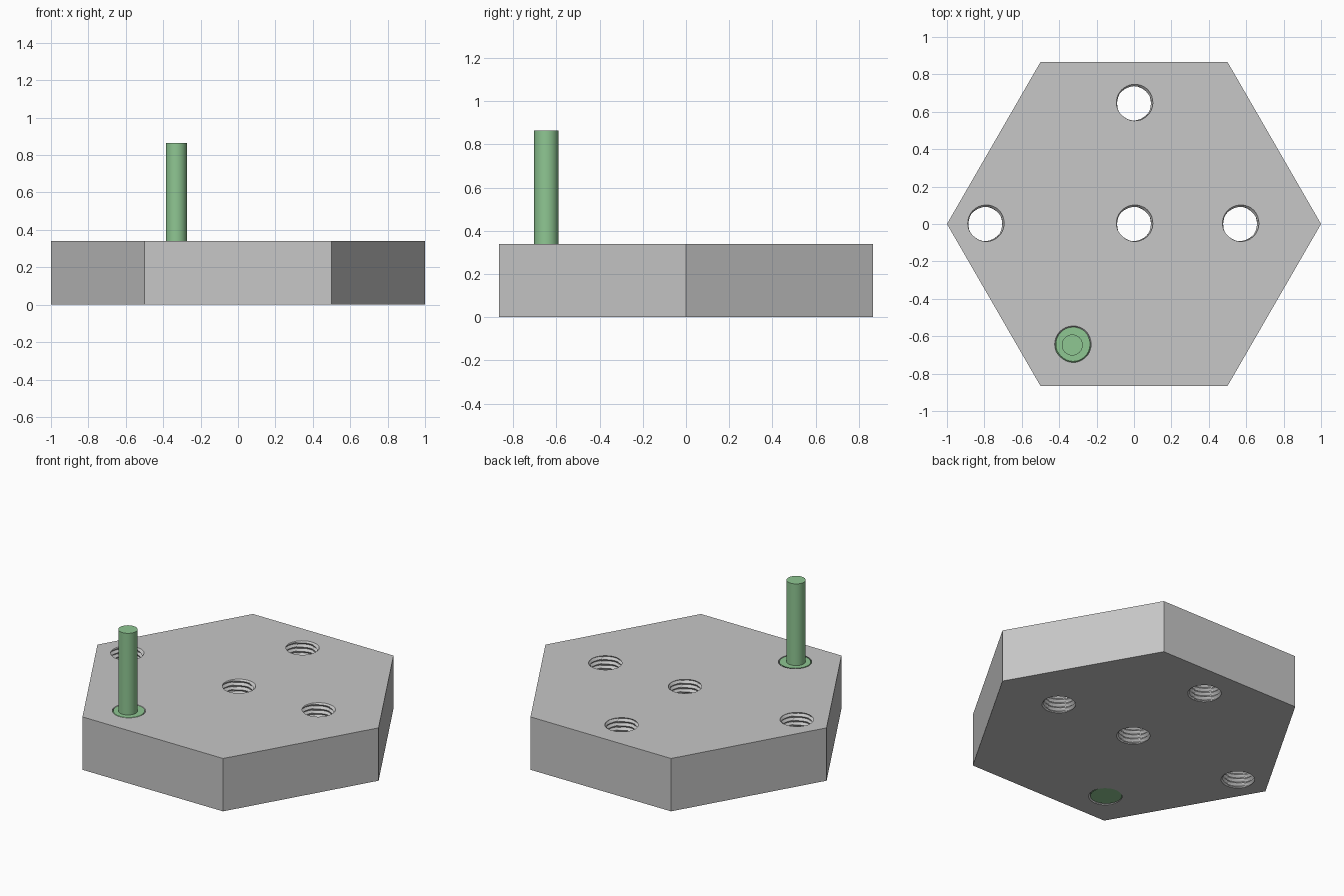
import bpy, bmesh
from math import cos, sin, tau

cube = bpy.data.objects.get("Cube")
if cube:
    bpy.data.objects.remove(cube, do_unlink=True)

HEIGHT = 0.34
PITCH = 0.028
SEGMENTS = 32
SCREW_SPOT = (-0.33, -0.647)
HOLES = [(0, 0), (-0.795, 0), (0.567, 0), (0, 0.645), SCREW_SPOT]


def material(name, rgb):
    mat = bpy.data.materials.new(name)
    mat.use_nodes = True
    mat.diffuse_color = (*rgb, 1)
    mat.node_tree.nodes["Principled BSDF"].inputs["Base Color"].default_value = (*rgb, 1)
    return mat


def make_object(name, bm, mat, spot=(0, 0)):
    bmesh.ops.recalc_face_normals(bm, faces=bm.faces[:])
    mesh = bpy.data.meshes.new(name)
    bm.to_mesh(mesh)
    bm.free()
    mesh.materials.append(mat)
    obj = bpy.data.objects.new(name, mesh)
    obj.location = (*spot, 0)
    bpy.context.collection.objects.link(obj)
    return obj


def smooth(obj):
    bpy.ops.object.select_all(action="DESELECT")
    obj.select_set(True)
    bpy.context.view_layer.objects.active = obj
    bpy.ops.object.shade_smooth_by_angle()


def threaded_rod(name, minor, major, bottom, top, mat, spot):
    """Closed rod whose radius follows a helical triangle wave."""
    bm = bmesh.new()
    rows = round((top - bottom) / PITCH * 6)
    rings = []
    for j in range(rows + 1):
        z = bottom + (top - bottom) * j / rows
        ring = []
        for i in range(SEGMENTS):
            turn = i / SEGMENTS
            wave = abs(2 * ((z / PITCH - turn) % 1) - 1)
            r = minor + (major - minor) * wave
            ring.append(bm.verts.new((r * cos(tau * turn), r * sin(tau * turn), z)))
        rings.append(ring)
    for low, high in zip(rings, rings[1:]):
        for i in range(SEGMENTS):
            k = (i + 1) % SEGMENTS
            bm.faces.new((low[i], low[k], high[k], high[i]))
    bm.faces.new(rings[0])
    bm.faces.new(rings[-1])
    return make_object(name, bm, mat, spot)


def prism(name, sides, radius, bottom, top, mat, spot=(0, 0)):
    bm = bmesh.new()
    base = [bm.verts.new((radius * cos(tau * i / sides), radius * sin(tau * i / sides), bottom))
            for i in range(sides)]
    face = bm.faces.new(base)
    extruded = bmesh.ops.extrude_face_region(bm, geom=[face], use_keep_orig=True)["geom"]
    lifted = [v for v in extruded if isinstance(v, bmesh.types.BMVert)]
    bmesh.ops.translate(bm, verts=lifted, vec=(0, 0, top - bottom))
    return make_object(name, bm, mat, spot)


grey = material("plate grey", (0.57, 0.57, 0.57))
green = material("screw green", (0.275, 0.57, 0.29))

# Hexagonal plate with threaded holes
plate = prism("hex_plate", 6, 1, 0, HEIGHT, grey)
for n, spot in enumerate(HOLES):
    cutter = threaded_rod(f"hole_cutter_{n}", 0.09, 0.105, -0.0511, HEIGHT + 0.0511, grey, spot)
    cutter.hide_render = True
    cut = plate.modifiers.new("threaded hole", "BOOLEAN")
    cut.operation = "DIFFERENCE"
    cut.solver = "EXACT"
    cut.object = cutter
    bpy.context.view_layer.objects.active = plate
    bpy.ops.object.modifier_apply(modifier=cut.name)
    bpy.data.objects.remove(cutter, do_unlink=True)
smooth(plate)

# Set screw: threaded lower part and plain pin
smooth(threaded_rod("screw_thread", 0.084, 0.099, 0.004, HEIGHT, green, SCREW_SPOT))
smooth(prism("screw_pin", 32, 0.056, HEIGHT - 0.02, 0.865, green, SCREW_SPOT))
